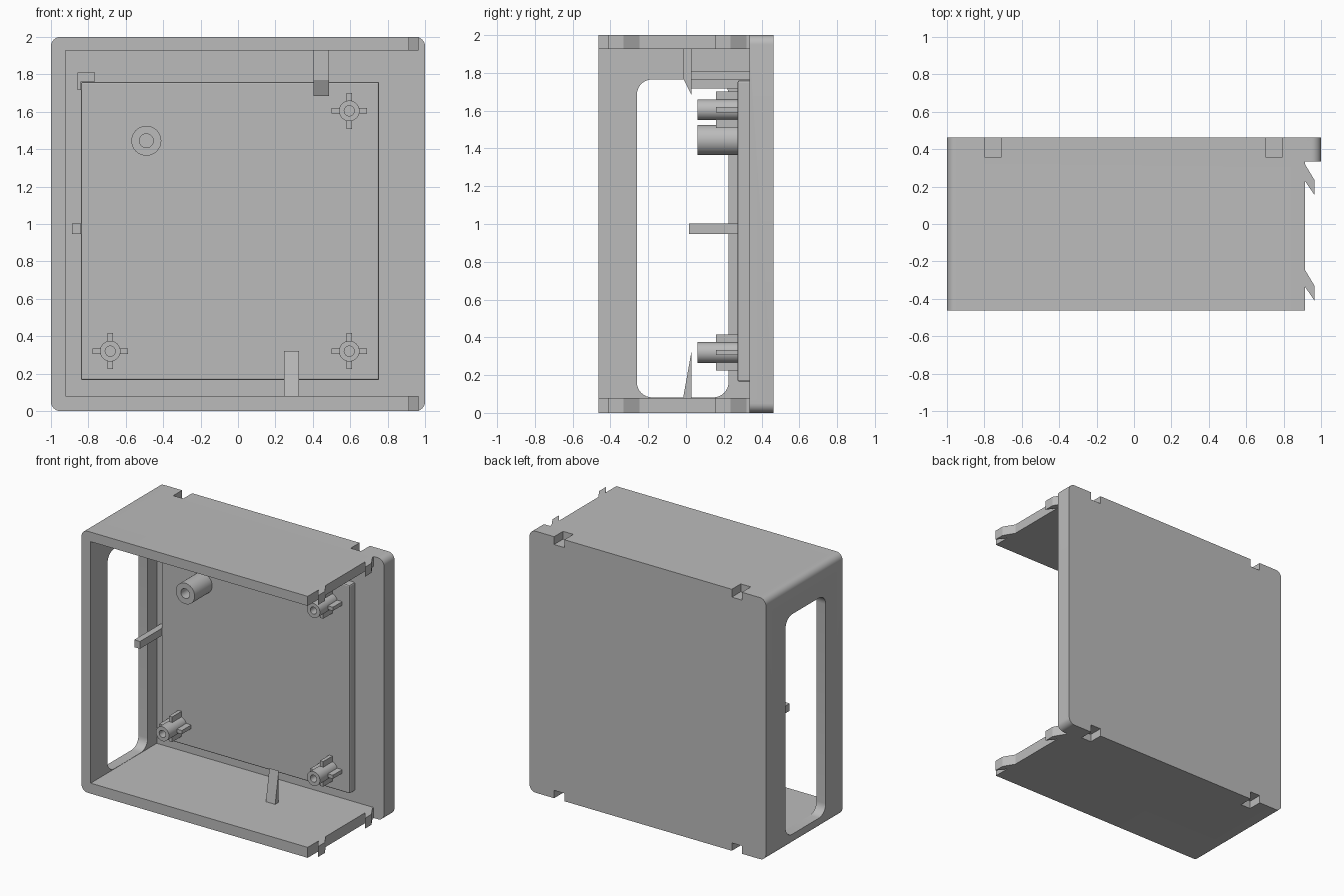
import bpy, bmesh, math

if "Cube" in bpy.data.objects:
    bpy.data.objects.remove(bpy.data.objects["Cube"])

grey = bpy.data.materials.new("light_grey_plastic")
grey.diffuse_color = (0.5, 0.5, 0.5, 1)
grey.use_nodes = True
grey.node_tree.nodes["Principled BSDF"].inputs["Base Color"].default_value = grey.diffuse_color


def prism(name, pts, axis, a, b):
    """Extrude a 2D outline along an axis from a to b (x: yz, y: xz, z: xy)."""
    place = {'x': lambda p, t: (t, p[0], p[1]),
             'y': lambda p, t: (p[0], t, p[1]),
             'z': lambda p, t: (p[0], p[1], t)}[axis]
    bm = bmesh.new()
    lo = [bm.verts.new(place(p, a)) for p in pts]
    hi = [bm.verts.new(place(p, b)) for p in pts]
    bm.faces.new(lo)
    bm.faces.new(hi)
    n = len(pts)
    for i in range(n):
        j = (i + 1) % n
        bm.faces.new((lo[i], lo[j], hi[j], hi[i]))
    bmesh.ops.recalc_face_normals(bm, faces=bm.faces[:])
    me = bpy.data.meshes.new(name)
    bm.to_mesh(me)
    bm.free()
    ob = bpy.data.objects.new(name, me)
    bpy.context.collection.objects.link(ob)
    me.materials.append(grey)
    return ob


def rect(u0, u1, v0, v1):
    return [(u0, v0), (u1, v0), (u1, v1), (u0, v1)]


def round_rect(u0, u1, v0, v1, r, steps=8):
    pts = []
    corners = [(u1 - r, v1 - r), (u0 + r, v1 - r), (u0 + r, v0 + r), (u1 - r, v0 + r)]
    for k, (cu, cv) in enumerate(corners):
        for i in range(steps + 1):
            t = math.pi / 2 * (k + i / steps)
            pts.append((cu + r * math.cos(t), cv + r * math.sin(t)))
    return pts


def circle(u, v, r, n=32):
    return [(u + r * math.cos(2 * math.pi * i / n), v + r * math.sin(2 * math.pi * i / n))
            for i in range(n)]


def box(name, x0, x1, y0, y1, z0, z1):
    return prism(name, rect(x0, x1, z0, z1), 'y', y0, y1)


def activate(ob):
    bpy.ops.object.select_all(action='DESELECT')
    ob.select_set(True)
    bpy.context.view_layer.objects.active = ob


def cut(ob, cutter):
    m = ob.modifiers.new("cut", 'BOOLEAN')
    m.operation, m.solver, m.object = 'DIFFERENCE', 'EXACT', cutter
    activate(ob)
    bpy.ops.object.modifier_apply(modifier=m.name)
    bpy.data.objects.remove(cutter)


def smooth(ob):
    activate(ob)
    bpy.ops.object.shade_smooth_by_angle(angle=math.radians(30))


# Housing: rounded block hollowed out, open at the front and right
housing = prism("housing", round_rect(-1, 1, 0, 2, 0.05), 'y', -0.463, 0.463)
cut(housing, box("cavity", -0.922, 1.5, -1, 0.335, 0.08, 1.927))
cut(housing, box("right_opening", 0.914, 1.5, -1, 0.335, -1, 3))
# Rounded window in the left wall
cut(housing, prism("window", round_rect(-0.26, 0.225, 0.082, 1.765, 0.08), 'x', -1.5, -0.9))
# Notches on the top and bottom back edges
for x0, x1 in ((-0.797, -0.712), (0.705, 0.792)):
    for z0, z1 in ((-0.5, 0.06), (1.94, 2.5)):
        cut(housing, box("notch", x0, x1, 0.355, 1, z0, z1))
smooth(housing)

# Raised inner panel with softened edges
panel = box("inner_panel", -0.84, 0.755, 0.273, 0.345, 0.165, 1.76)
bev = panel.modifiers.new("soft_edges", 'BEVEL')
bev.width, bev.segments = 0.01, 2

# Snap hooks on the right ends of the top and bottom walls
for wall, z0, z1 in (("bottom", 0, 0.08), ("top", 1.927, 2)):
    for side, y in (("back", 0.155), ("front", -0.41)):
        prism(wall + "_" + side + "_hook",
              [(0.905, y + 0.165), (0.914, y + 0.165), (0.965, y + 0.08),
               (0.965, y), (0.914, y + 0.075), (0.905, y + 0.075)], 'z', z0, z1)

# Screw posts
posts = [("lower_left_post", -0.683, 0.32, 0.055, 0.027, True),
         ("lower_right_post", 0.595, 0.32, 0.055, 0.027, True),
         ("upper_right_post", 0.595, 1.605, 0.055, 0.027, True),
         ("upper_left_post", -0.49, 1.445, 0.08, 0.037, False)]
for name, x, z, r, hole, fins in posts:
    post = prism(name, circle(x, z, r), 'y', 0.062, 0.28)
    cut(post, prism("hole", circle(x, z, hole), 'y', -0.1, 0.27))
    smooth(post)
    if fins:
        # Four support fins around the post
        for k in range(4):
            c, s = round(math.cos(k * math.pi / 2)), round(math.sin(k * math.pi / 2))
            pts = [(x + c * u - s * v, z + s * u + c * v)
                   for u, v in rect(0.045, 0.096, -0.014, 0.014)]
            prism(name + "_fin", pts, 'y', 0.16, 0.28)

# Board-holding tabs on the ceiling and floor
prism("ceiling_tab", [(-0.015, 1.935), (0.028, 1.935), (0.028, 1.685), (-0.015, 1.77)],
      'x', 0.404, 0.486)
prism("floor_tab", [(-0.017, 0.075), (0.028, 0.075), (0.028, 0.32), (-0.015, 0.08)],
      'x', 0.246, 0.325)

# Guide peg and corner bracket on the left
box("guide_peg", -0.888, -0.84, 0.015, 0.34, 0.947, 1.003)
prism("corner_bracket", [(-0.858, 1.717), (-0.84, 1.717), (-0.84, 1.763),
                         (-0.765, 1.763), (-0.765, 1.81), (-0.858, 1.81)], 'y', 0.028, 0.34)
